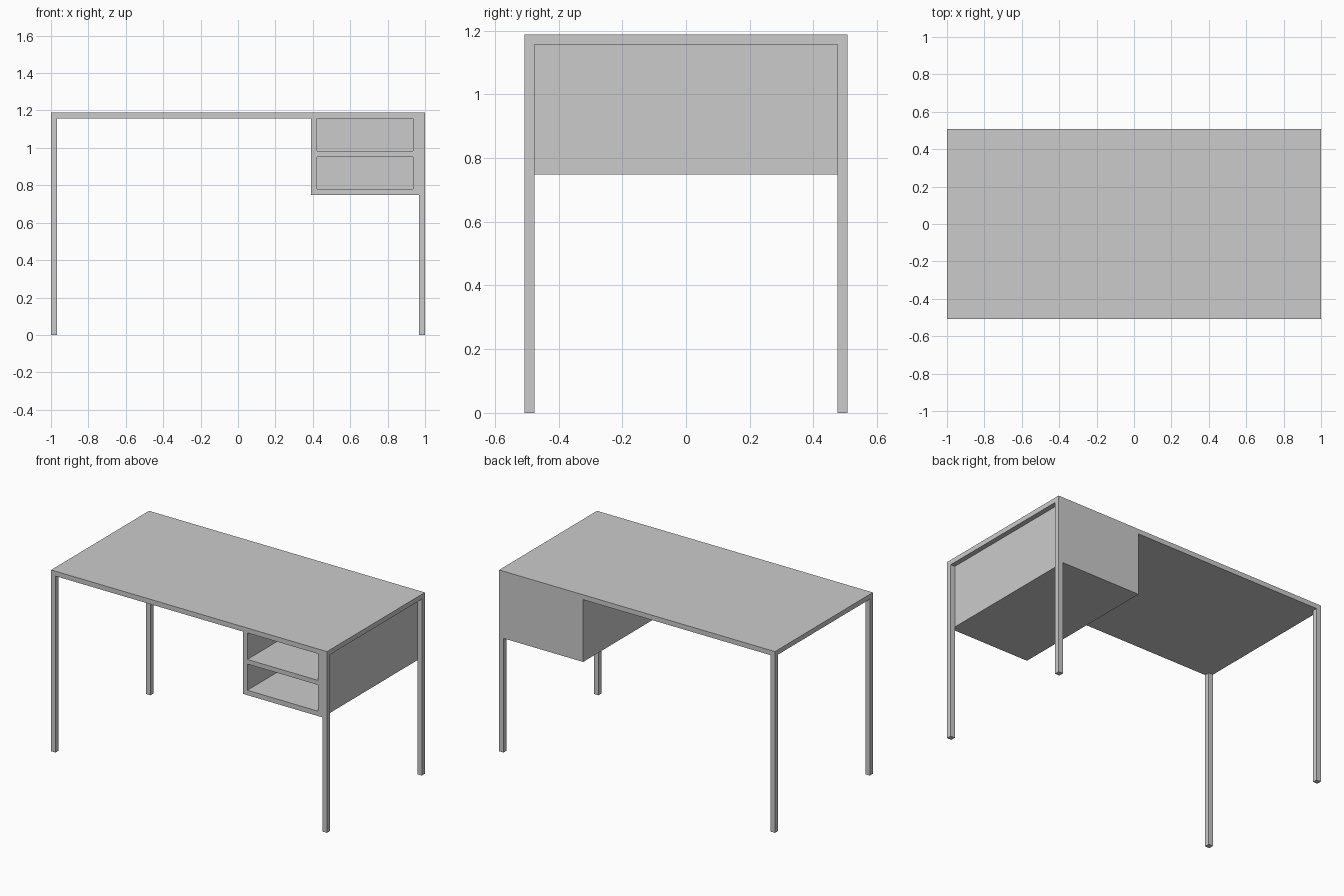
import bpy, bmesh
from mathutils import Vector

if "Cube" in bpy.data.objects:
    bpy.data.objects.remove(bpy.data.objects["Cube"])

HX, HY = 1.0, 0.507            # half length, half depth
T = 0.032                      # board and leg thickness
TOP, UNDER = 1.188, 1.156      # desktop top and underside
CAB_X0, CAB_X1, CAB_Z = 0.391, HX - T, 0.748


def fill_box(bm, lo, hi):
    lo, hi = Vector(lo), Vector(hi)
    verts = bmesh.ops.create_cube(bm, size=1)["verts"]
    for v in verts:
        v.co = (lo + hi) / 2 + v.co * (hi - lo)


def make(name, bm):
    bmesh.ops.recalc_face_normals(bm, faces=bm.faces)
    mesh = bpy.data.meshes.new(name)
    bm.to_mesh(mesh)
    bm.free()
    obj = bpy.data.objects.new(name, mesh)
    bpy.context.collection.objects.link(obj)
    return obj


# Desktop slab, with the four corner squares underneath extruded into legs
bm = bmesh.new()
fill_box(bm, (-HX, -HY, UNDER), (HX, HY, TOP))
for axis, half in ((Vector((1, 0, 0)), HX), (Vector((0, 1, 0)), HY)):
    for side in (-1, 1):
        bmesh.ops.bisect_plane(bm, geom=bm.verts[:] + bm.edges[:] + bm.faces[:],
                               plane_co=axis * side * (half - T), plane_no=axis)
bm.normal_update()
corners = []
for f in bm.faces:
    c = f.calc_center_median()
    if f.normal.z < -0.9 and abs(c.x) > HX - T and abs(c.y) > HY - T:
        corners.append(f)
for f in corners:
    leg = bmesh.ops.extrude_discrete_faces(bm, faces=[f])["faces"][0]
    for v in leg.verts:
        v.co.z = 0
bmesh.ops.dissolve_limit(bm, angle_limit=0.01, verts=bm.verts[:], edges=bm.edges[:])
make("desktop_and_legs", bm)

# Cubby cabinet, set in from the right edge and flush with front and back
bm = bmesh.new()
fill_box(bm, (CAB_X0, -HY, CAB_Z), (CAB_X1, HY, UNDER))
cabinet = make("cubby_cabinet", bm)

# Two front openings; the upper one runs up to the desktop underside
bm = bmesh.new()
for z0, z1 in ((CAB_Z + T, 0.952), (0.982, UNDER + 0.05)):
    fill_box(bm, (CAB_X0 + T, -HY - 0.1, z0), (CAB_X1 - T, HY - T, z1))
cutter = make("cubby_cutter", bm)
cutter.hide_render = True
cutter.hide_viewport = True
cut = cabinet.modifiers.new("openings", "BOOLEAN")
cut.operation = "DIFFERENCE"
cut.solver = "EXACT"
cut.object = cutter
